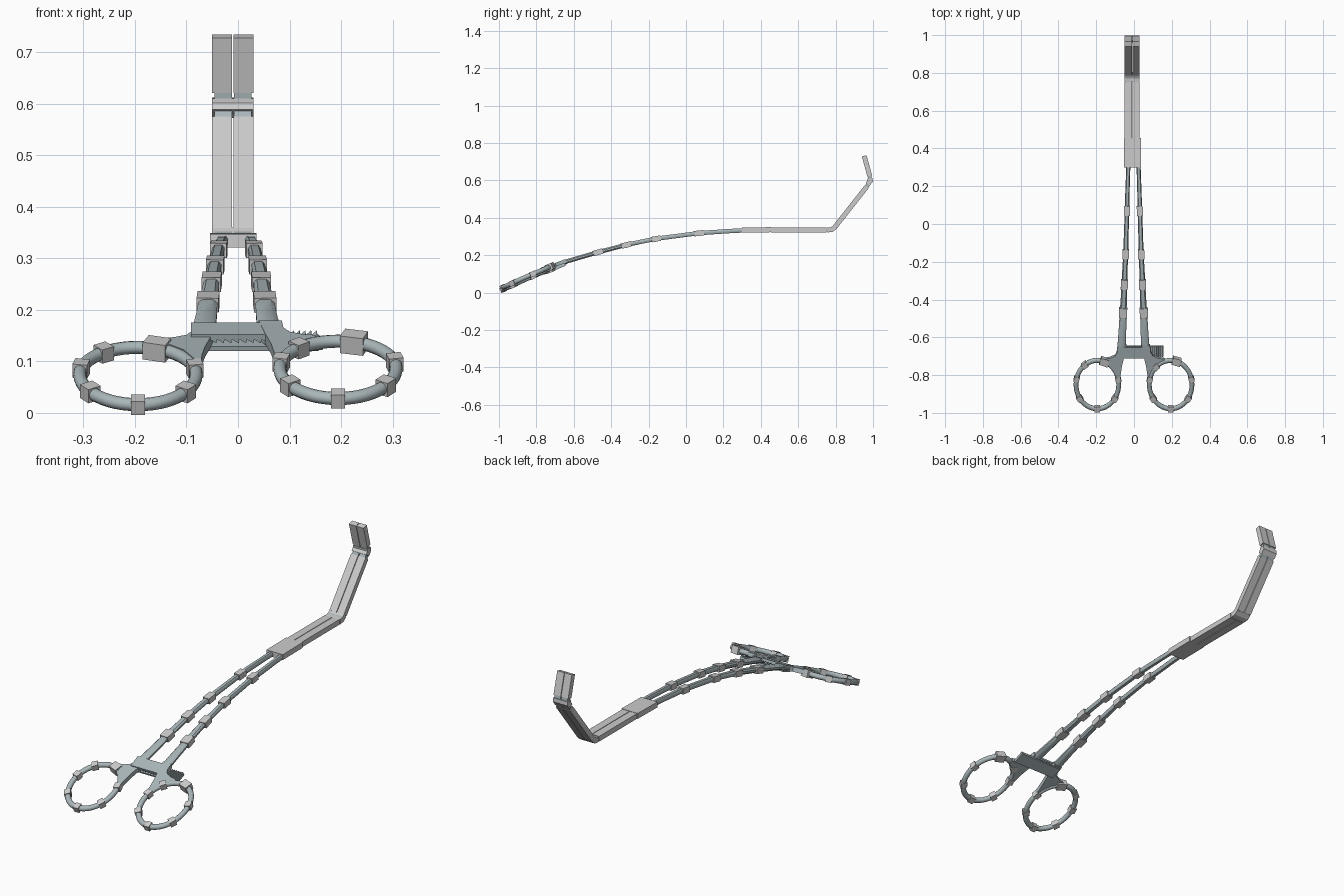
import bpy, bmesh
from math import sin, cos, pi, radians, sqrt
from mathutils import Vector

if "Cube" in bpy.data.objects:
    bpy.data.objects.remove(bpy.data.objects["Cube"])


def material(name, rgb):
    m = bpy.data.materials.new(name)
    m.diffuse_color = (*rgb, 1)
    m.use_nodes = True
    m.node_tree.nodes["Principled BSDF"].inputs["Base Color"].default_value = m.diffuse_color
    return m


STEEL = material("steel", (0.40, 0.47, 0.49))
PALE = material("pale_grey", (0.62, 0.61, 0.60))

# side curve of the handles as (y, z)
CURVE = [(-0.98, .021), (-0.85, .08), (-0.72, .134), (-0.65, .163), (-0.48, .213),
         (-0.32, .255), (-0.16, .288), (0.07, .318), (0.3, .333), (0.45, .335), (0.8, .335)]


def height(y):
    for (y0, z0), (y1, z1) in zip(CURVE, CURVE[1:]):
        if y <= y1:
            break
    return z0 + (z1 - z0) * (y - y0) / (y1 - y0)


def bend(p, lift):
    x, y, h = p
    s = (height(y + .03) - height(y - .03)) / .06
    n = sqrt(1 + s * s)
    return Vector((x, y - h * s / n, height(y) + lift + h / n))


def loft(name, sections, loop=False, lift=None, mat=STEEL, smooth=False):
    """Skin matching cross-sections; lift bends the flat layout onto the side curve."""
    bm = bmesh.new()
    rows = [[bm.verts.new(p if lift is None else bend(p, lift)) for p in s] for s in sections]
    n = len(rows[0])
    pairs = list(zip(rows, rows[1:])) + ([(rows[-1], rows[0])] if loop else [])
    for a, b in pairs:
        for i in range(n):
            j = (i + 1) % n
            bm.faces.new((a[i], a[j], b[j], b[i]))
    if not loop:
        bm.faces.new(rows[0])
        bm.faces.new(rows[-1])
    bmesh.ops.recalc_face_normals(bm, faces=bm.faces[:])
    me = bpy.data.meshes.new(name)
    bm.to_mesh(me)
    bm.free()
    ob = bpy.data.objects.new(name, me)
    bpy.context.collection.objects.link(ob)
    me.materials.append(mat)
    if smooth:
        bpy.context.view_layer.objects.active = ob
        ob.select_set(True)
        bpy.ops.object.shade_smooth_by_angle(angle=radians(40))
        ob.select_set(False)
    return ob


def collar(name, x, y, ang, length, width, thick, lift):
    """Pale block lying along direction ang in the flat layout."""
    u, v = Vector((cos(ang), sin(ang), 0)), Vector((-sin(ang), cos(ang), 0))
    c = Vector((x, y, 0))
    ends = [[c + u * e * length / 2 + v * a * width / 2 + Vector((0, 0, b * thick / 2))
             for a, b in ((-1, -1), (1, -1), (1, 1), (-1, 1))] for e in (-1, 1)]
    loft(name, ends, lift=lift, mat=PALE)


def ribbon(name, path, x0, x1, thick, mat=PALE):
    """Flat strip following a (y, z) path."""
    P = [Vector(p) for p in path]
    secs = []
    for i, p in enumerate(P):
        d0 = (P[max(i, 1)] - P[max(i, 1) - 1]).normalized()
        j = min(i + 1, len(P) - 1)
        d1 = (P[j] - P[j - 1]).normalized()
        t = (d0 + d1).normalized()
        n = Vector((-t.y, t.x)) * thick / 2 / t.dot(d0)
        secs.append([(x0, *(p - n)), (x1, *(p - n)), (x1, *(p + n)), (x0, *(p + n))])
    return loft(name, secs, mat=mat)


# y, x, width of one shank
SHANK = [(.34, .026, .022), (.25, .029, .022), (.16, .032, .023), (.07, .034, .024), (-.05, .038, .025),
         (-.16, .041, .026), (-.24, .045, .028), (-.32, .048, .03), (-.40, .051, .033),
         (-.48, .055, .037), (-.56, .058, .04), (-.64, .062, .044), (-.70, .07, .044)]
OCT = [(-1, -.4), (-.6, -1), (.6, -1), (1, -.4), (1, .4), (.6, 1), (-.6, 1), (-1, .4)]
# curved web joining shank to ring
WEB = [(.04, -.64), (.085, -.64), (.088, -.675), (.10, -.695), (.125, -.706), (.16, -.712),
       (.165, -.73), (.13, -.742), (.105, -.765), (.088, -.80), (.072, -.83), (.07, -.79),
       (.064, -.75), (.052, -.70)]
RING_BLOCKS = {-1: (71, 126, 167, 215, 270, 325, 13), 1: (106, 48, 13, 325, 270, 215, 167)}

for s, side in ((-1, "left"), (1, "right")):
    lift = .006 * s

    # shank, web and finger ring
    loft(side + "_shank", [[(s * x - .003 + a * w / 2, y, b * .0115) for a, b in OCT]
                           for y, x, w in SHANK], lift=0, smooth=True)
    loft(side + "_web", [[(s * x, y, h) for x, y in WEB] for h in (-.011, .011)], lift=lift / 2)
    ring = []
    for i in range(48):
        a = 2 * pi * i / 48
        ring.append([(s * .194 + (.113 + .0125 * cos(b)) * cos(a),
                      -.85 + (.128 + .0125 * cos(b)) * sin(a), .0125 * sin(b))
                     for b in (2 * pi * k / 12 for k in range(12))])
    loft(side + "_finger_ring", ring, loop=True, lift=lift, smooth=True)

    # pale blocks on the ring; the upper one is larger
    for k, deg in enumerate(RING_BLOCKS[s]):
        if s > 0:
            deg = 180 - deg
        a = radians(deg)
        size = (.046, .036, .036) if k == 0 else (.028, .029, .029)
        collar(f"{side}_ring_block_{k}", s * .194 + .113 * cos(a), -.85 + .128 * sin(a),
               a + pi / 2, *size, lift)

    # pale blocks on the shank
    for k, (y, x, w) in enumerate(((.07, .034, .032), (-.16, .041, .034),
                                   (-.32, .048, .037), (-.47, .055, .043))):
        collar(f"{side}_shank_block_{k}", s * x - .003, y, pi / 2 + .04 * s, .05, w, .029, 0)

    # jaw half: narrow steel core with pale segments
    xs = sorted((-.01 + s * .002, -.01 + s * .036))
    xw = sorted((-.01 + s * .0015, -.01 + s * .04))
    ribbon(side + "_jaw_core", [(.40, .334), (.765, .334), (.795, .348), (.966, .565),
                                (.985, .60), (.981, .625), (.953, .727)], *xs, .021, STEEL)
    ribbon(side + "_jaw_base", [(.455, .335), (.752, .335)], *xw, .026)
    ribbon(side + "_jaw_middle", [(.797, .351), (.967, .567)], *xw, .026)
    ribbon(side + "_jaw_tip", [(.982, .624), (.953, .731)], *xw, .026)

# joint and the two bend covers
ribbon("box_joint", [(.30, .334), (.455, .336)], -.054, .036, .027)
ribbon("lower_bend_cover", [(.756, .334), (.78, .337), (.797, .350)], -.05, .03, .025)
ribbon("upper_bend_cover", [(.972, .58), (.985, .597), (.984, .611)], -.05, .03, .027)


def ratchet(name, x0, x1, back, gap, t0, t1, tip):
    """Toothed bar: plain back from x0 to x1, saw teeth between t0 and t1."""
    n = 8
    step = (t1 - t0) / n
    prof = [(x0, back), (x0, gap)]
    for i in range(n):
        prof += [(t0 + i * step, gap), (t0 + (i + .92) * step, tip)]
    prof += [(t1, gap), (x1, gap), (x1, back)]
    loft(name, [[(x, y, h) for x, h in prof] for y in (-.706, -.65)], lift=0)


# interlocking ratchet bars
ratchet("upper_ratchet_bar", -.091, .08, .013, .003, -.055, .06, -.005)
ratchet("lower_ratchet_bar", -.08, .156, -.021, -.012, .065, .154, -.003)
